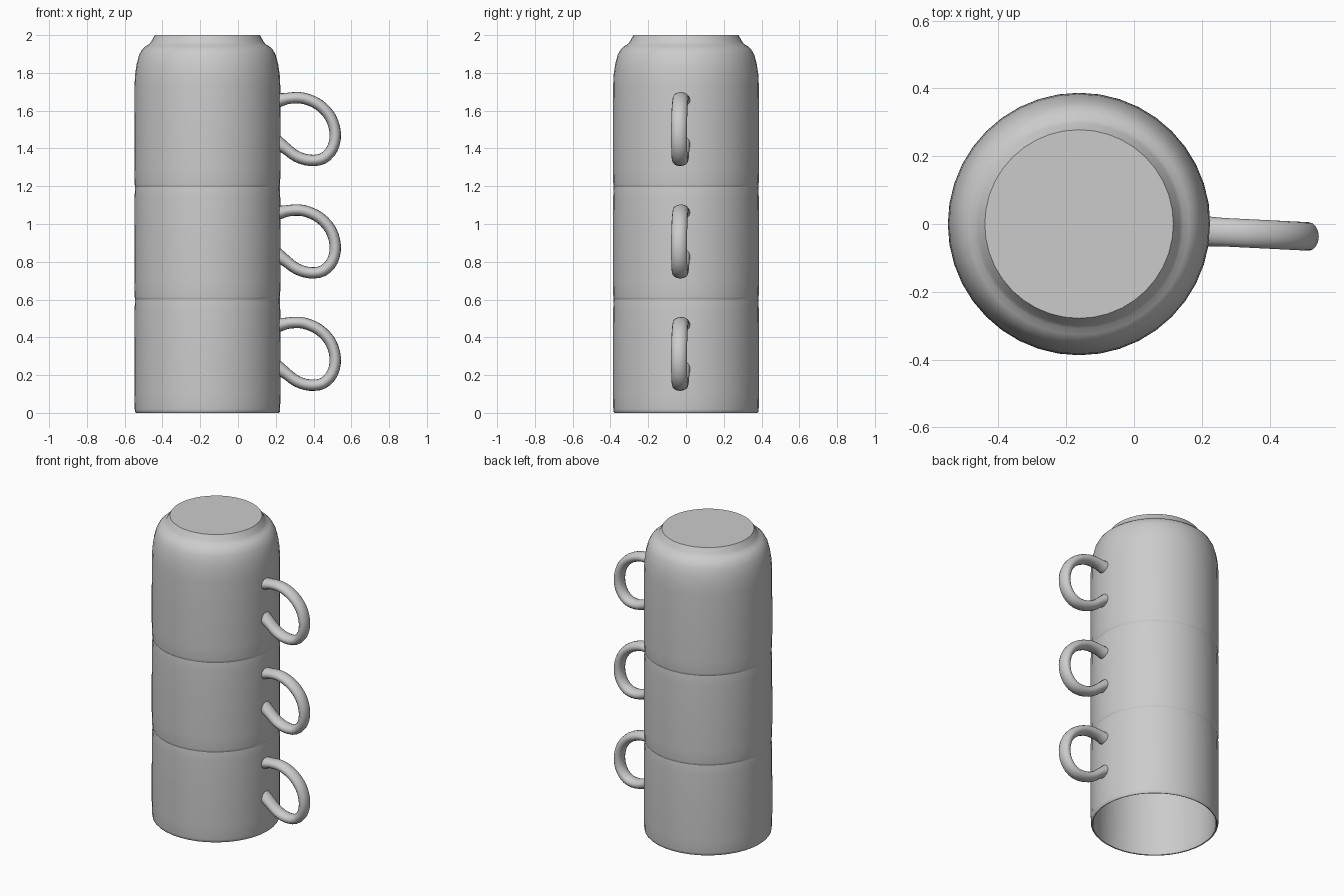
import bpy, bmesh, math
from mathutils import Vector

if "Cube" in bpy.data.objects:
    bpy.data.objects.remove(bpy.data.objects["Cube"])

CX, PITCH, SIDES = -0.162, 0.595, 40

glaze = bpy.data.materials.new("light grey glaze")
glaze.diffuse_color = (0.6, 0.6, 0.6, 1)
glaze.use_nodes = True
glaze.node_tree.nodes["Principled BSDF"].inputs["Base Color"].default_value = glaze.diffuse_color

# Upside-down cup wall: inside ceiling -> inner wall -> rim -> outside -> foot
PROFILE = [(0, .755), (.25, .755), (.30, .735), (.34, .67), (.357, .59), (.366, .45),
           (.369, .06), (.369, .012), (.372, .002), (.378, 0), (.383, .005), (.385, .02),
           (.387, .10), (.387, .35), (.386, .54), (.383, .60), (.375, .655), (.362, .705),
           (.345, .735), (.326, .752), (.308, .762), (.298, .775), (.278, .81), (0, .81)]

# Handle centreline in x, z (z relative to the cup rim)
PATH = [(.195, .462), (.225, .467), (.28, .477), (.35, .475), (.43, .44), (.49, .375),
        (.515, .29), (.50, .21), (.45, .157), (.38, .147), (.31, .168), (.25, .212), (.195, .25)]


def finish(bm, name, angle):
    bmesh.ops.recalc_face_normals(bm, faces=bm.faces)
    me = bpy.data.meshes.new(name)
    bm.to_mesh(me)
    bm.free()
    me.materials.append(glaze)
    ob = bpy.data.objects.new(name, me)
    bpy.context.collection.objects.link(ob)
    bpy.ops.object.select_all(action='DESELECT')
    ob.select_set(True)
    bpy.context.view_layer.objects.active = ob
    bpy.ops.object.shade_smooth_by_angle(angle=math.radians(angle))
    return ob


def cup_body(name, z):
    bm = bmesh.new()
    vs = [bm.verts.new((r, 0, h)) for r, h in PROFILE]
    es = [bm.edges.new(p) for p in zip(vs, vs[1:])]
    bmesh.ops.spin(bm, geom=vs + es, cent=(0, 0, 0), axis=(0, 0, 1),
                   angle=2 * math.pi, steps=SIDES, use_duplicate=False)
    bmesh.ops.remove_doubles(bm, verts=bm.verts, dist=1e-5)
    ob = finish(bm, name, 40)
    ob.location = (CX, 0, z)


def smooth_path(pts, n):
    # Catmull-Rom resampling
    P = [Vector(p) for p in pts]
    P = [2 * P[0] - P[1]] + P + [2 * P[-1] - P[-2]]
    out = []
    for a, b, c, d in zip(P, P[1:], P[2:], P[3:]):
        for k in range(n):
            t = k / n
            out.append(.5 * (2 * b + (c - a) * t + (2 * a - 5 * b + 4 * c - d) * t * t
                             + (3 * b - a - 3 * c + d) * t ** 3))
    return out + [P[-2]]


def handle(name, z):
    bm = bmesh.new()
    path, rings, n = smooth_path(PATH, 3), [], 16
    for i, p in enumerate(path):
        t = (path[min(i + 1, len(path) - 1)] - path[max(i - 1, 0)]).normalized()
        side = Vector((-t.y, t.x))
        flare = 1 + .3 * max(0, (.26 - p.x) / .06)      # widens into the wall
        cy = -.022 - .05 * (p.x - .22)                  # slightly skewed in plan
        ring = []
        for k in range(n):
            a = 2 * math.pi * k / n
            q = p + side * (.030 * flare * math.cos(a))
            ring.append(bm.verts.new((min(max(q.x, .203), .6), cy + .042 * flare ** .3 * math.sin(a), q.y)))
        rings.append(ring)
    for r, s in zip(rings, rings[1:]):
        for k in range(n):
            bm.faces.new((r[k], r[(k + 1) % n], s[(k + 1) % n], s[k]))
    ob = finish(bm, name, 60)
    ob.location.z = z


for i, label in enumerate(("bottom", "middle", "top")):
    cup_body(label + "_cup", i * PITCH)
    handle(label + "_handle", i * PITCH)
